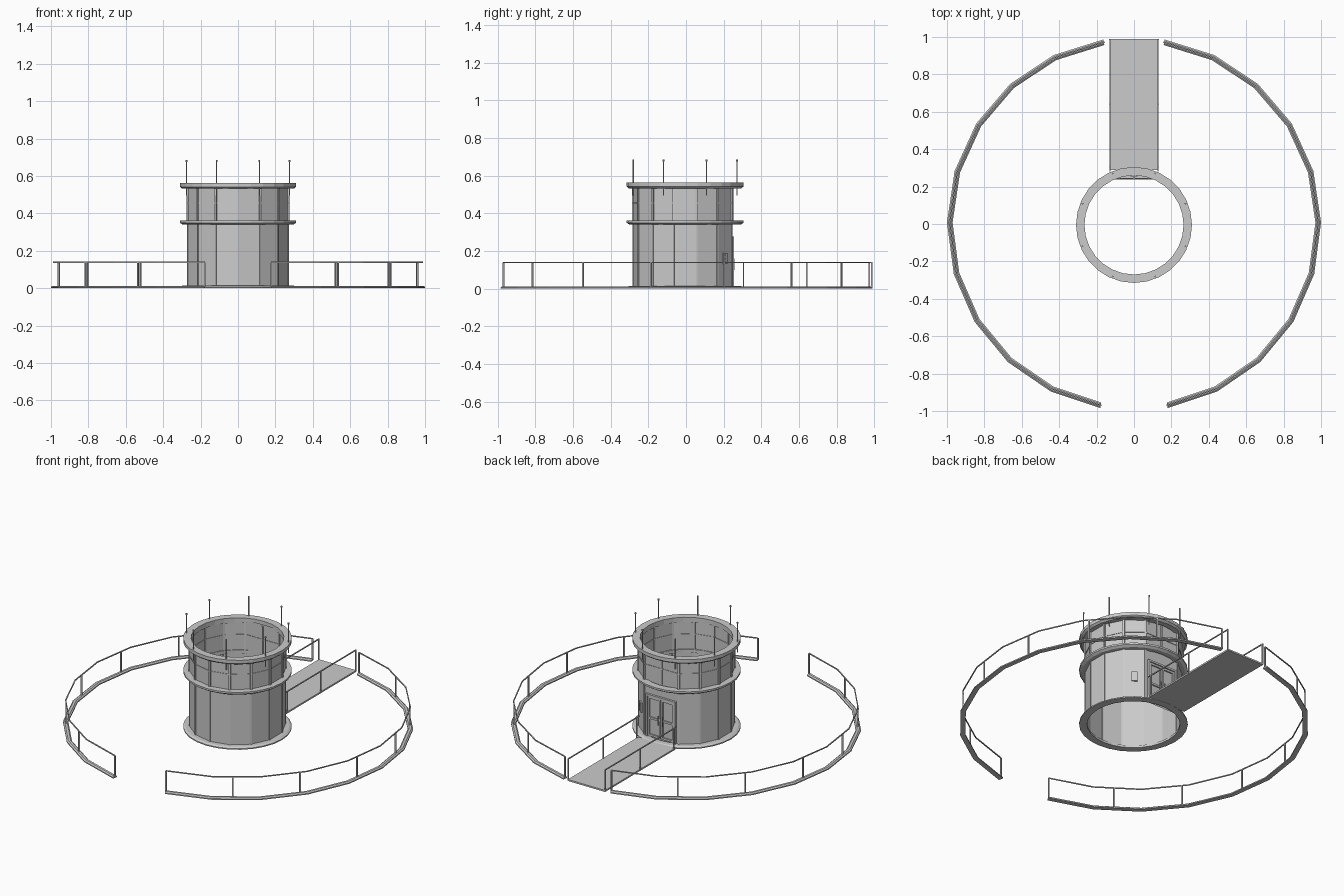
import bpy, bmesh
from math import sin, cos, radians, pi, atan2
from mathutils import Vector, Matrix

if "Cube" in bpy.data.objects:
    bpy.data.objects.remove(bpy.data.objects["Cube"])

CY = -0.005          # tower centre on y
R = 0.275            # wall radius
STEP = 2 * pi / 14


def finish(name, bm):
    bmesh.ops.recalc_face_normals(bm, faces=bm.faces)
    me = bpy.data.meshes.new(name)
    bm.to_mesh(me)
    bm.free()
    ob = bpy.data.objects.new(name, me)
    bpy.context.collection.objects.link(ob)
    return ob


def add_box(bm, c, size, rot=0.0):
    m = (Matrix.Translation(c) @ Matrix.Rotation(rot, 4, 'Z')
         @ Matrix.Diagonal((*size, 1)))
    bmesh.ops.create_cube(bm, size=1, matrix=m)


def add_bar(bm, a, b, w):
    # square bar between two points
    a, b = Vector(a), Vector(b)
    d = b - a
    m = (Matrix.Translation((a + b) / 2) @ d.to_track_quat('Z', 'Y').to_matrix().to_4x4()
         @ Matrix.Diagonal((w, w, d.length, 1)))
    bmesh.ops.create_cube(bm, size=1, matrix=m)


def sweep(bm, angles, profile, cy=0.0, closed=False):
    # closed (radius, z) profile swept around the z axis
    rows = [[bm.verts.new((r * cos(a), r * sin(a) + cy, z)) for r, z in profile] for a in angles]
    n, k = len(rows), len(profile)
    for i in range(n if closed else n - 1):
        p, q = rows[i], rows[(i + 1) % n]
        for j in range(k):
            bm.faces.new((p[j], q[j], q[(j + 1) % k], p[(j + 1) % k]))
    if not closed:
        bm.faces.new(rows[0])
        bm.faces.new(rows[-1])


# Outer curb and railing, one half per side
def on_curb(a, path):
    # point on the faceted curb centre line at angle a
    for p, q in zip(path, path[1:]):
        if p - 1e-6 <= a <= q + 1e-6:
            t = (a - p) / (q - p)
            A = Vector((cos(p), sin(p), 0)) * 0.985
            return A.lerp(Vector((cos(q), sin(q), 0)) * 0.985, t)


lo, hi = radians(-79.6), radians(80.6)
path = [lo + (hi - lo) * i / 10 for i in range(11)]
for side, s in (("right", 1), ("left", -1)):
    curb, rail = bmesh.new(), bmesh.new()
    sweep(curb, path, [(0.97, 0), (1.0, 0), (1.0, 0.007), (0.992, 0.013), (0.978, 0.013), (0.97, 0.007)])
    sweep(rail, path, [(0.982, 0.136), (0.988, 0.136), (0.988, 0.142), (0.982, 0.142)])
    for i in range(8):
        a = lo + (hi - lo) * i / 7
        p = on_curb(a, path)
        add_box(rail, (p.x, p.y, 0.073), (0.008, 0.008, 0.13), a)
    for bm in (curb, rail):
        bmesh.ops.scale(bm, vec=(s, 1, 1), verts=bm.verts)
    finish(f"{side}_curb", curb)
    finish(f"{side}_railing", rail)

# Walkway plate and its railings
bm = bmesh.new()
add_box(bm, (0, 0.64, 0.006), (0.26, 0.70, 0.010))
finish("walkway", bm)
bm = bmesh.new()
for x in (-0.129, 0.129):
    add_bar(bm, (x, 0.28, 0.139), (x, 0.99, 0.139), 0.006)
    for y in (0.305, 0.64, 0.986):
        add_bar(bm, (x, y, 0.005), (x, y, 0.139), 0.007)
finish("walkway_railing", bm)

# Tower wall: 14-sided, back corner left out to give a flat door wall
corners = [Vector((R * sin(k * STEP), CY - R * cos(k * STEP), 0)) for k in range(-6, 7)]
bm = bmesh.new()
lower = [bm.verts.new(c) for c in corners]
upper = [bm.verts.new((c.x, c.y, 0.55)) for c in corners]
for i in range(13):
    j = (i + 1) % 13
    bm.faces.new((lower[i], lower[j], upper[j], upper[i]))
finish("tower_wall", bm)

# Corner strips, window mullions and transoms
strips, mullions = bmesh.new(), bmesh.new()
for i, c in enumerate(corners):
    a = atan2(c.y - CY, c.x)
    add_box(strips, (c.x, c.y, 0.178), (0.006, 0.008, 0.335), a)
    add_box(mullions, (c.x, c.y, 0.45), (0.012, 0.012, 0.18), a)
    d = corners[(i + 1) % 13]
    z = Vector((0, 0, 0.455))
    add_bar(mullions, c + z, d + z, 0.006)
back_y = corners[0].y
add_box(mullions, (0, back_y, 0.45), (0.012, 0.012, 0.18))
finish("corner_strips", strips)
finish("window_frames", mullions)

# Base, middle and top rings
angles = [2 * pi * i / 28 for i in range(28)]
rings = {
    "base_ring": [(0.265, 0), (0.31, 0), (0.31, 0.007), (0.298, 0.014), (0.265, 0.014)],
    "middle_ring": [(0.265, 0.34), (0.295, 0.34), (0.31, 0.35), (0.31, 0.361), (0.265, 0.361)],
    "top_ring": [(0.265, 0.532), (0.298, 0.532), (0.31, 0.542), (0.31, 0.563), (0.265, 0.563)],
}
for name, prof in rings.items():
    bm = bmesh.new()
    sweep(bm, angles, prof, CY, True)
    finish(name, bm)

# Antennas around the top ring
bm = bmesh.new()
for i in range(8):
    a = pi / 8 + i * pi / 4
    x, y = 0.298 * cos(a), 0.298 * sin(a) + CY
    for z0, z1, r in ((0.495, 0.68, 0.0035), (0.676, 0.686, 0.0048)):
        bmesh.ops.create_cone(bm, cap_ends=True, segments=6, radius1=r, radius2=r, depth=z1 - z0,
                              matrix=Matrix.Translation((x, y, (z0 + z1) / 2)))
finish("antennas", bm)

# Double door with framed leaves
bm = bmesh.new()
for x in (-0.098, 0.098):
    add_box(bm, (x, back_y + 0.004, 0.14), (0.012, 0.018, 0.26))
add_box(bm, (0, back_y + 0.004, 0.272), (0.208, 0.018, 0.012))
finish("door_frame", bm)
bm = bmesh.new()
for s in (-1, 1):
    for x in (0.007, 0.085):
        add_box(bm, (s * x, back_y + 0.003, 0.14), (0.011, 0.010, 0.25))
    for z in (0.022, 0.13, 0.258):
        add_box(bm, (s * 0.046, back_y + 0.003, z), (0.08, 0.010, 0.012))
    add_bar(bm, (s * 0.016, back_y + 0.013, 0.10), (s * 0.016, back_y + 0.013, 0.16), 0.005)
finish("door_leaves", bm)

# Door keypad on the wall beside the door
a, b = corners[-2], corners[-1]
mid, along = (a + b) / 2, (b - a).normalized()
out = Vector((along.y, -along.x, 0))
rot = atan2(along.y, along.x)
bm = bmesh.new()
add_box(bm, mid + out * 0.003 + Vector((0, 0, 0.16)), (0.034, 0.010, 0.06), rot)
for i in range(3):
    add_box(bm, mid + out * 0.009 + Vector((0, 0, 0.143 + i * 0.017)), (0.01, 0.004, 0.008), rot)
finish("keypad", bm)
